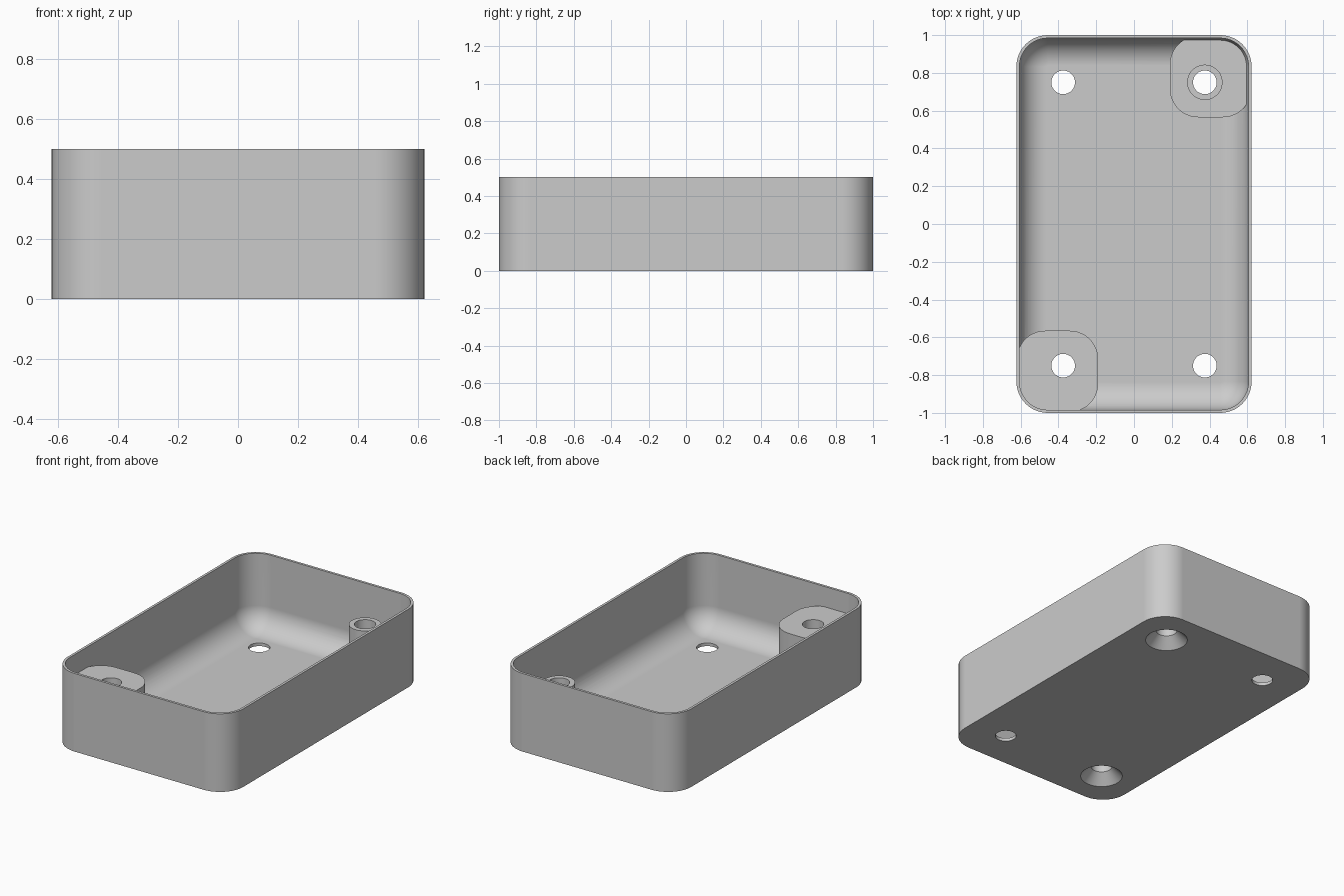
import bpy
import bmesh
import math

if "Cube" in bpy.data.objects:
    bpy.data.objects.remove(bpy.data.objects["Cube"], do_unlink=True)

# Main dimensions
HALF_X, HALF_Y, HEIGHT = 0.6225, 1.0, 0.5
CORNER, WALL, FLOOR, COVE = 0.166, 0.016, 0.02, 0.145
HOLE_X, HOLE_Y, HOLE_R = 0.375, 0.75, 0.0625
POST_TOP, LOW_PAD_TOP = 0.37, 0.11
STEPS = 12

grey = bpy.data.materials.new("plain grey")
grey.use_nodes = True
grey.diffuse_color = (0.6, 0.6, 0.6, 1)
grey.node_tree.nodes["Principled BSDF"].inputs["Base Color"].default_value = (0.6, 0.6, 0.6, 1)


def rounded_rect(hx, hy, r, cx=0, cy=0):
    """Counter-clockwise outline of a rounded rectangle."""
    points = []
    for quarter, (sx, sy) in enumerate([(1, 1), (-1, 1), (-1, -1), (1, -1)]):
        for i in range(STEPS + 1):
            a = math.pi / 2 * (quarter + i / STEPS)
            points.append((cx + sx * (hx - r) + r * math.cos(a),
                           cy + sy * (hy - r) + r * math.sin(a)))
    return points


def circle(r, cx, cy, sides=48):
    return [(cx + r * math.cos(2 * math.pi * i / sides),
             cy + r * math.sin(2 * math.pi * i / sides)) for i in range(sides)]


def loft(name, sections):
    """Closed solid through a list of (outline, height) sections."""
    bm = bmesh.new()
    rings = [[bm.verts.new((x, y, z)) for x, y in outline] for outline, z in sections]
    for low, high in zip(rings, rings[1:]):
        for i in range(len(low)):
            j = (i + 1) % len(low)
            bm.faces.new((low[i], low[j], high[j], high[i]))
    bm.faces.new(rings[0][::-1])
    bm.faces.new(rings[-1])
    bmesh.ops.recalc_face_normals(bm, faces=bm.faces)
    mesh = bpy.data.meshes.new(name)
    bm.to_mesh(mesh)
    bm.free()
    mesh.materials.append(grey)
    obj = bpy.data.objects.new(name, mesh)
    bpy.context.scene.collection.objects.link(obj)
    return obj


def combine(target, tool, operation):
    """Apply a boolean and discard the tool."""
    mod = target.modifiers.new("join", "BOOLEAN")
    mod.operation, mod.object, mod.solver = operation, tool, "EXACT"
    bpy.context.view_layer.objects.active = target
    bpy.ops.object.modifier_apply(modifier=mod.name)
    bpy.data.objects.remove(tool, do_unlink=True)


# Tray shell: outside wall, rim, inside wall, then a cove down to the floor
def inset(d):
    return rounded_rect(HALF_X - d, HALF_Y - d, CORNER - d)


sections = [(inset(0), 0), (inset(0), HEIGHT), (inset(WALL), HEIGHT)]
for i in range(STEPS + 1):
    a = math.pi / 2 * i / STEPS
    sections.append((inset(WALL + COVE * (1 - math.cos(a))),
                     FLOOR + COVE * (1 - math.sin(a))))
tray = loft("tray", sections)

# Corner pads, trimmed to the middle of the wall
for side, top in ((1, LOW_PAD_TOP), (-1, POST_TOP)):
    outline = rounded_rect(0.215, 0.215, 0.15, side * 0.405, side * 0.78)
    pad = loft("corner_pad", [(outline, 0.01), (outline, top)])
    trim = inset(WALL / 2)
    combine(pad, loft("pad_trim", [(trim, -0.1), (trim, HEIGHT)]), "INTERSECT")
    combine(tray, pad, "UNION")

# Slim post standing on the low pad
ring = circle(0.0935, HOLE_X, HOLE_Y)
combine(tray, loft("post", [(ring, 0.05), (ring, POST_TOP)]), "UNION")

# Screw holes; the ones through the posts are countersunk from below
for sx in (-1, 1):
    for sy in (-1, 1):
        x, y = sx * HOLE_X, sy * HOLE_Y
        bore = circle(HOLE_R, x, y)
        if sx == sy:
            profile = [(circle(2 * HOLE_R + 0.01, x, y), -0.01), (bore, 0.065), (bore, HEIGHT)]
        else:
            profile = [(bore, -0.1), (bore, HEIGHT)]
        combine(tray, loft("screw_hole", profile), "DIFFERENCE")

# Smooth shading with crisp edges and flat large faces
bpy.ops.object.select_all(action="DESELECT")
tray.select_set(True)
bpy.context.view_layer.objects.active = tray
bpy.ops.object.shade_smooth_by_angle(angle=math.radians(30))
weighted = tray.modifiers.new("weighted_normals", "WEIGHTED_NORMAL")
weighted.keep_sharp = True
